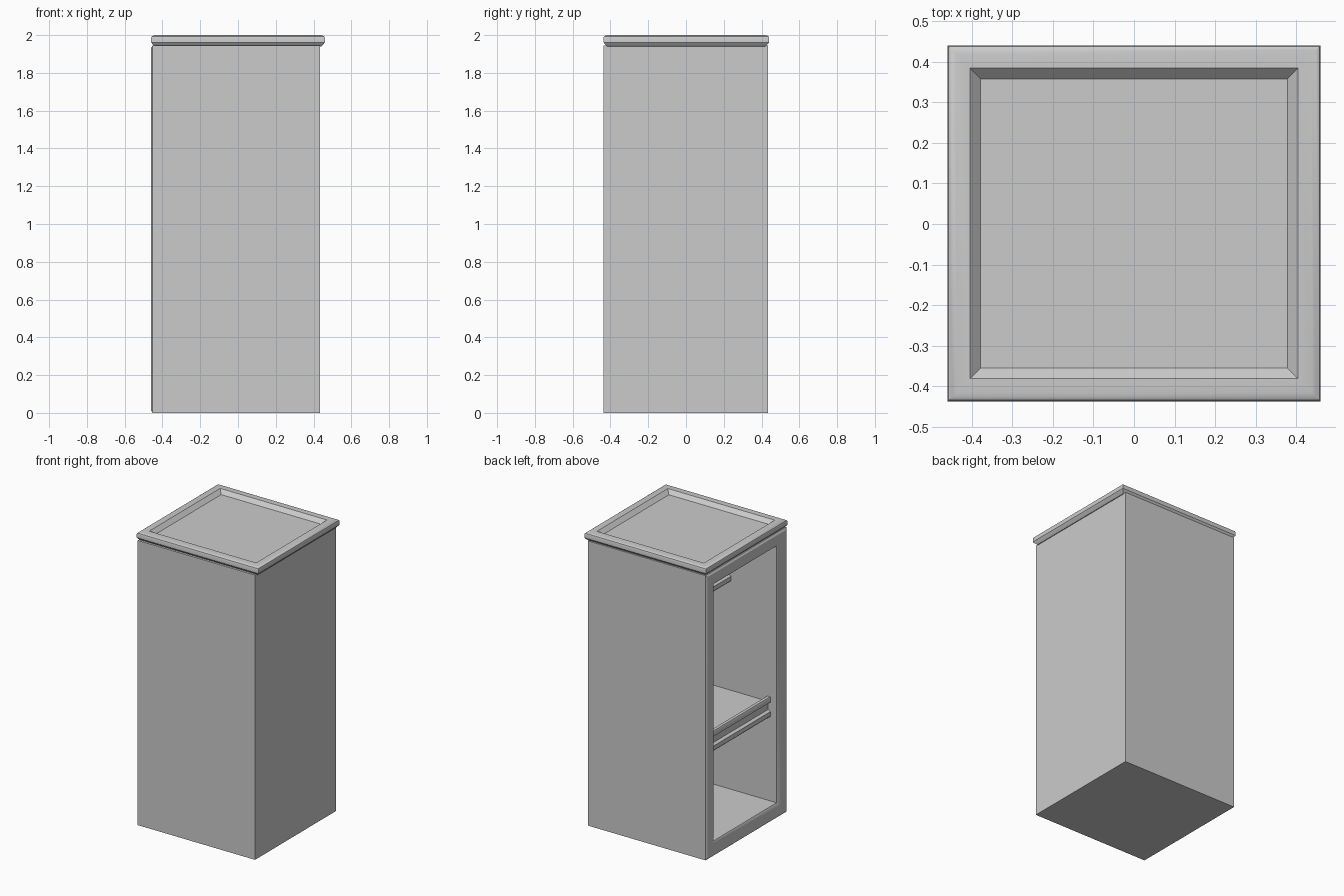
import bpy, bmesh, math

cube = bpy.data.objects.get("Cube")
if cube:
    bpy.data.objects.remove(cube, do_unlink=True)

grey = bpy.data.materials.new("plain_grey")
grey.use_nodes = True
GREY = (0.6, 0.6, 0.6, 1)
grey.diffuse_color = GREY
grey.node_tree.nodes["Principled BSDF"].inputs["Base Color"].default_value = GREY


def finish(name, bm, angle=30):
    bmesh.ops.recalc_face_normals(bm, faces=bm.faces)
    mesh = bpy.data.meshes.new(name)
    bm.to_mesh(mesh)
    bm.free()
    mesh.materials.append(grey)
    ob = bpy.data.objects.new(name, mesh)
    bpy.context.collection.objects.link(ob)
    bpy.ops.object.select_all(action='DESELECT')
    bpy.context.view_layer.objects.active = ob
    ob.select_set(True)
    bpy.ops.object.shade_smooth_by_angle(angle=math.radians(angle))
    return ob


def loft(name, rect, rings, place):
    """Join inset copies of a rectangle; rings hold (position, inset)."""
    u0, u1, v0, v1 = rect
    bm = bmesh.new()
    loops = []
    for pos, d in rings:
        corners = ((u0 + d, v0 + d), (u1 - d, v0 + d), (u1 - d, v1 - d), (u0 + d, v1 - d))
        loops.append([bm.verts.new(place(pos, u, v)) for u, v in corners])
    for a, b in zip(loops, loops[1:]):
        for i in range(4):
            j = (i + 1) % 4
            bm.faces.new((a[i], a[j], b[j], b[i]))
    bm.faces.new(loops[0])
    bm.faces.new(loops[-1])
    return finish(name, bm)


# Hollow cabinet, open towards -x, with a softly rounded face frame
BACK, FRONT, WALL = 0.435, -0.46, 0.095
loft("cabinet_body", (-0.437, 0.435, 0, 1.945),
     [(BACK, 0), (FRONT + 0.008, 0), (FRONT, 0.012), (FRONT, 0.05),
      (FRONT + 0.006, 0.08), (FRONT + 0.015, WALL), (BACK - 0.04, WALL)],
     lambda p, u, v: (p, u, v))

# Overhanging top with rounded rim and sunken tray
loft("cabinet_top", (-0.46, 0.46, -0.437, 0.44),
     [(1.94, 0.02), (1.956, 0.004), (1.962, 0), (1.985, 0), (1.993, 0.003),
      (1.998, 0.011), (2.0, 0.022), (2.0, 0.056), (1.974, 0.082)],
     lambda p, u, v: (u, v, p))


# Shelf boards with a raised, grooved front rail, as one extruded profile
def shelf(name, front, top):
    board = top - 0.035
    profile = [(BACK - 0.04, board), (front + 0.03, board), (front + 0.025, top),
               (front + 0.004, top), (front, top - 0.008), (front, top - 0.035),
               (front + 0.018, top - 0.045), (front + 0.018, top - 0.09),
               (front, top - 0.1), (front, top - 0.13), (front + 0.006, top - 0.137),
               (front + 0.03, top - 0.137), (front + 0.03, top - 0.1),
               (BACK - 0.04, top - 0.1)]
    bm = bmesh.new()
    face = bm.faces.new([bm.verts.new((x, -0.345, z)) for x, z in profile])
    ext = bmesh.ops.extrude_face_region(bm, geom=[face])
    moved = [g for g in ext["geom"] if isinstance(g, bmesh.types.BMVert)]
    bmesh.ops.translate(bm, vec=(0, 0.69, 0), verts=moved)
    finish(name, bm)


shelf("lower_shelf", -0.40, 0.806)
shelf("upper_shelf", -0.10, 1.65)
